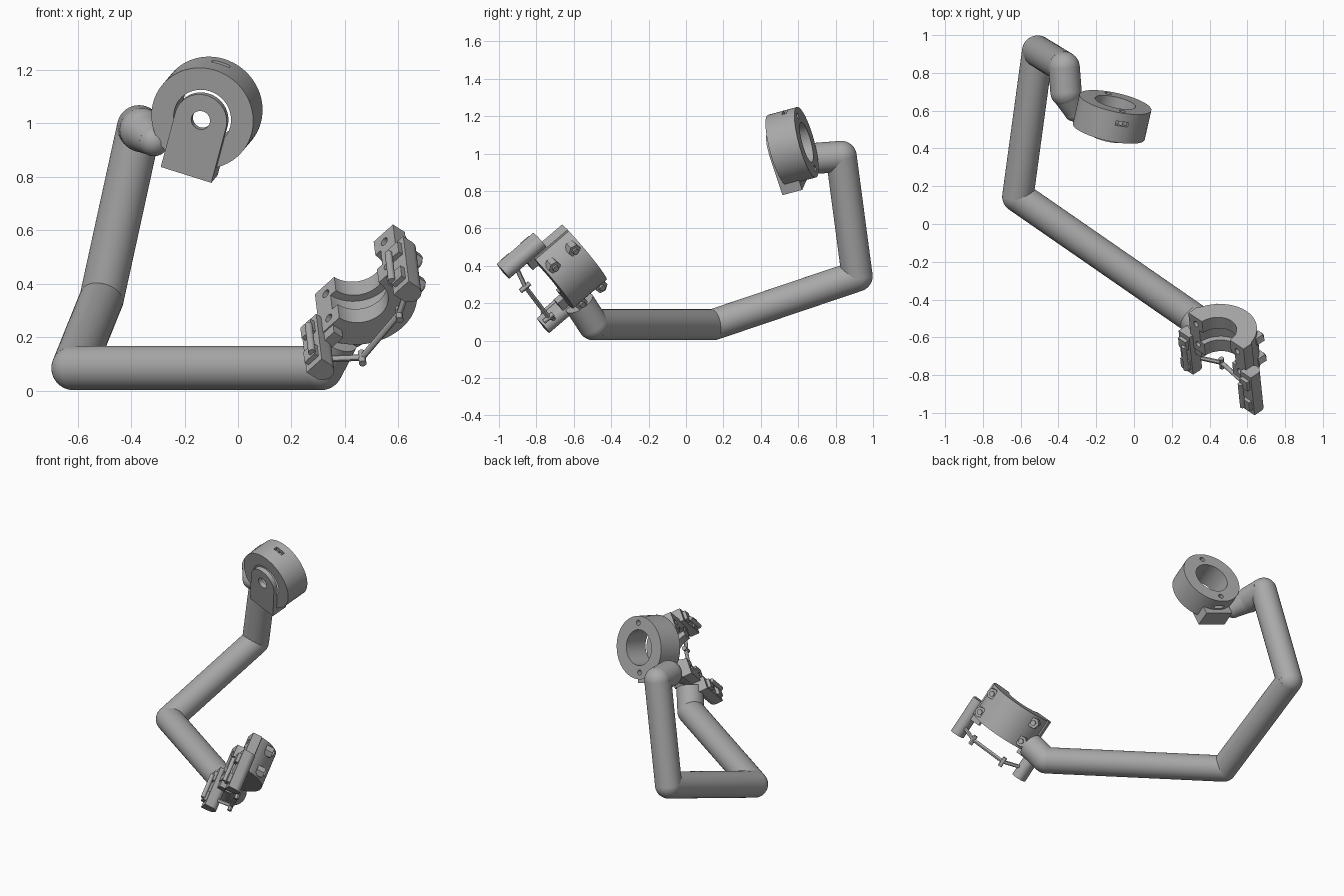
import bpy, bmesh, math
from mathutils import Vector, Matrix

if "Cube" in bpy.data.objects:
    bpy.data.objects.remove(bpy.data.objects["Cube"])

grey = bpy.data.materials.new("plain grey")
grey.diffuse_color = (0.4, 0.4, 0.4, 1)
grey.use_nodes = True
grey.node_tree.nodes["Principled BSDF"].inputs["Base Color"].default_value = grey.diffuse_color


def finish(name, bm, matrix=None):
    bmesh.ops.recalc_face_normals(bm, faces=bm.faces)
    if matrix is not None:
        bm.transform(matrix)
    me = bpy.data.meshes.new(name)
    bm.to_mesh(me)
    bm.free()
    me.materials.append(grey)
    ob = bpy.data.objects.new(name, me)
    bpy.context.collection.objects.link(ob)
    return ob


def prism(name, pts, z0, z1, matrix=None):
    """Extrude a flat outline from z0 to z1 in a local frame."""
    bm = bmesh.new()
    low = [bm.verts.new((x, y, z0)) for x, y in pts]
    high = [bm.verts.new((x, y, z1)) for x, y in pts]
    bm.faces.new(low)
    bm.faces.new(high)
    n = len(pts)
    for i in range(n):
        j = (i + 1) % n
        bm.faces.new((low[i], low[j], high[j], high[i]))
    return finish(name, bm, matrix)


def arc(r, a0, a1, n, cx=0, cy=0):
    return [(cx + r * math.cos(math.radians(a0 + (a1 - a0) * i / n)),
             cy + r * math.sin(math.radians(a0 + (a1 - a0) * i / n))) for i in range(n + 1)]


def circle(r, n=48, cx=0, cy=0):
    return arc(r, 0, 360, n, cx, cy)[:-1]


def rect(x0, x1, y0, y1):
    return [(x0, y0), (x1, y0), (x1, y1), (x0, y1)]


def cut(ob, cutters):
    """Subtract helper solids and remove them."""
    for c in cutters:
        m = ob.modifiers.new("cut", 'BOOLEAN')
        m.operation, m.solver, m.object = 'DIFFERENCE', 'EXACT', c
        bpy.context.view_layer.objects.active = ob
        bpy.ops.object.modifier_apply(modifier=m.name)
        bpy.data.objects.remove(c)


def rod(name, p, q, r1, r2=None, n=40):
    p, q = Vector(p), Vector(q)
    bm = bmesh.new()
    bmesh.ops.create_cone(bm, cap_ends=True, segments=n, radius1=r1,
                          radius2=r1 if r2 is None else r2, depth=(q - p).length)
    rot = (q - p).to_track_quat('Z', 'Y').to_matrix().to_4x4()
    return finish(name, bm, Matrix.Translation((p + q) / 2) @ rot)


def ball(name, p, r):
    bm = bmesh.new()
    bmesh.ops.create_uvsphere(bm, u_segments=40, v_segments=20, radius=r)
    return finish(name, bm, Matrix.Translation(p))


def frame(origin, third, first):
    """Local frame whose z is 'third' and whose x is close to 'first'."""
    c = Vector(third).normalized()
    a = Vector(first)
    a = (a - c * a.dot(c)).normalized()
    b = c.cross(a)
    m = Matrix((a, b, c)).transposed().to_4x4()
    return Matrix.Translation(origin) @ m


# Bent tube arm
R = 0.083
path = [(0.37, -0.57, 0.20), (0.31, -0.495, 0.085), (-0.615, 0.145, 0.085),
        (-0.51, 0.915, 0.345), (-0.37, 0.83, 0.985), (-0.36, 0.70, 0.975)]
for i in range(len(path) - 1):
    rod(f"arm_tube_{i}", path[i], path[i + 1], R)
    ball(f"arm_elbow_{i}", path[i + 1], R)
tip = (-0.315, 0.60, 0.935)
rod("arm_tip", path[-1], tip, R, 0.058)
ball("arm_tip_end", tip, 0.058)

# Upper ring: local x across, y down, z along the bore towards the back
top = frame((-0.116, 0.567, 1.04), (0.213, 0.943, 0.255), (0.955, -0.134, -0.30))
H = 0.082
ring = prism("upper_ring", circle(0.195, 64), -H, H, top)
cutters = [prism("bore_cutter", circle(0.11), -0.2, 0.2, top)]
for s in (-1, 1):
    cutters.append(prism("screw_hole_cutter", circle(0.017, 16, 0, s * 0.153), 0.0, 0.1, top))
    y0, y1 = sorted((s * 0.165, s * 0.22))
    cutters.append(prism("nut_slot_cutter", rect(-0.035, 0.035, y0, y1), 0.01, 0.035, top))
cut(ring, cutters)

# Keyhole shaped plate hanging in front of the ring, with its foot
plate = prism("front_plate", arc(0.1, 180, 360, 32) + [(0.1, 0.222), (-0.1, 0.222)],
              -0.112, -H, top)
cut(plate, [prism("plate_hole_cutter", circle(0.036, 32), -0.2, 0, top)])
prism("plate_foot", rect(-0.1, 0.1, 0.165, 0.222), -0.112, 0.0, top)

# Lower half clamp: local x between flanges, y out of the opening, z along the bore
low = frame((0.443, -0.655, 0.415), (0.08, -0.76, -0.65), (0.672, -0.461, 0.579))
W = 0.118
outline = ([(-0.218, 0)] + [(-0.218, -0.06)] + arc(0.218, 197, 343, 40)
           + [(0.218, -0.06), (0.218, 0)] + arc(0.11, 360, 180, 32))
clamp = prism("half_clamp", outline, -W, W, low)
cutters = [prism("groove_cutter", circle(0.14), -0.04, 0.04, low)]
bolts = [(sx * 0.163, sz * 0.07) for sx in (-1, 1) for sz in (-1, 1)]


def across(name, r, n, x, z, y0, y1):
    return rod(name, low @ Vector((x, y0, z)), low @ Vector((x, y1, z)), r, n=n)


for x, z in bolts:
    cutters.append(across("bolt_hole_cutter", 0.017, 16, x, z, -0.09, 0.05))
cut(clamp, cutters)
for x, z in bolts:
    across("hex_nut", 0.036, 6, x, z, -0.165, -0.115)
    across("bolt_end", 0.017, 16, x, z, -0.178, -0.11)

# Rounded side grips with small latches, mirrored across the clamp
for s in (-1, 1):
    cx = s * 0.243
    grip = arc(0.042, 180, 360, 20, cx, -0.02) + [(cx + 0.042, 0.025), (cx - 0.042, 0.025)]
    prism("side_grip", grip, 0.03, 0.29, low)
    for z in (0.06, 0.20):
        prism("latch_base", rect(cx - 0.028, cx + 0.028, 0.02, 0.045), z, z + 0.06, low)
    prism("latch_pin", circle(0.014, 16, cx - s * 0.02, 0.05), 0.09, 0.25, low)
    x0, x1 = sorted((s * 0.15, s * 0.22))
    prism("grip_bridge", rect(x0, x1, -0.05, -0.005), 0.10, 0.16, low)

# Thin bent link between the grips
link = [(0.235, -0.03, 0.22), (0.12, -0.08, 0.25), (-0.125, -0.115, 0.25), (-0.235, -0.03, 0.22)]
for i in range(3):
    rod(f"link_rod_{i}", low @ Vector(link[i]), low @ Vector(link[i + 1]), 0.012, n=12)
for x, y, z in link[1:3]:
    prism("link_hook", circle(0.014, 12, x, y), z - 0.03, z + 0.035, low)

# Smooth curved walls while keeping edges sharp
bpy.ops.object.select_all(action='SELECT')
bpy.context.view_layer.objects.active = ring
bpy.ops.object.shade_smooth_by_angle(angle=math.radians(30))
